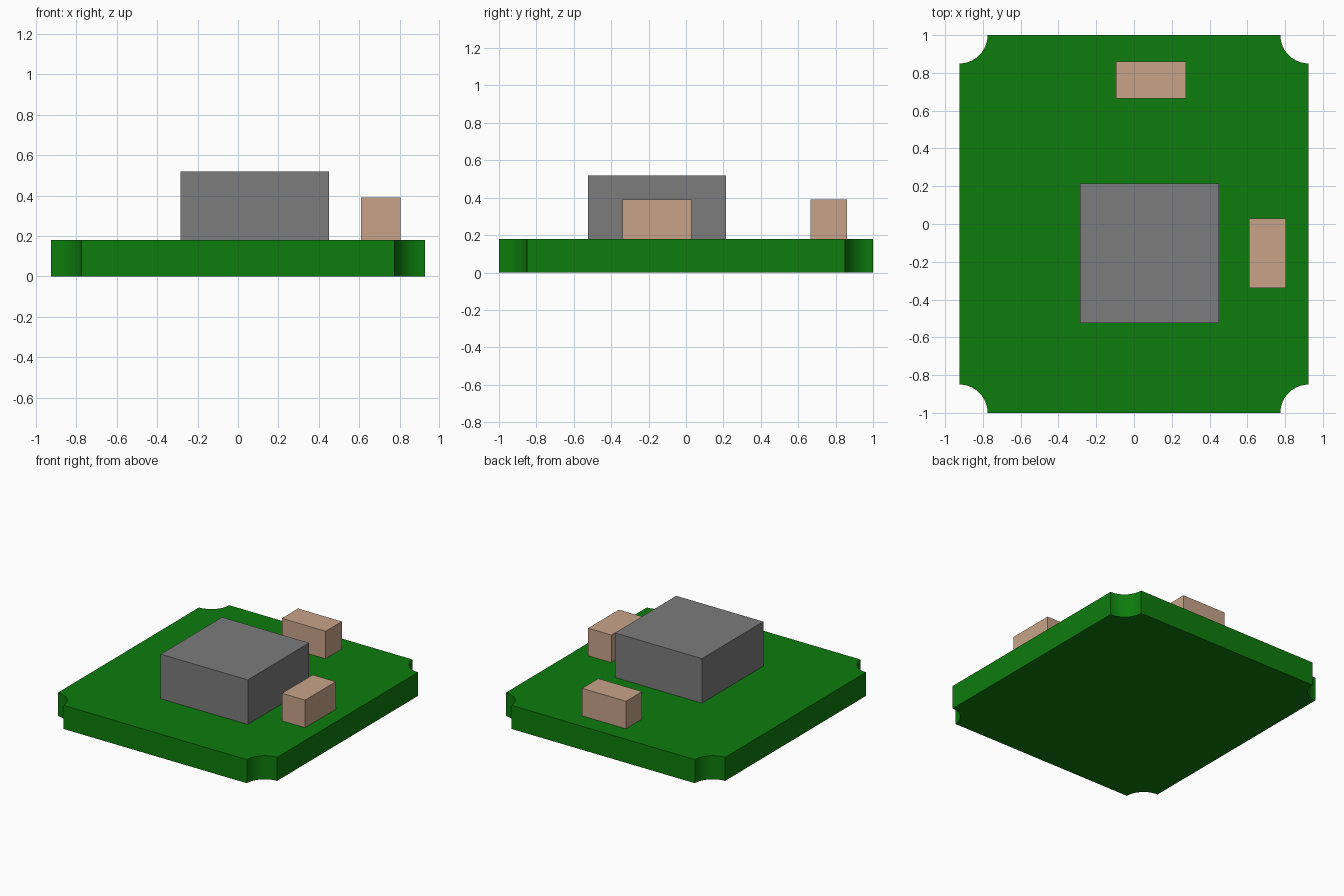
import bpy
import bmesh
from math import pi, sin, cos

cube = bpy.data.objects.get("Cube")
if cube:
    bpy.data.objects.remove(cube, do_unlink=True)


def material(name, color):
    mat = bpy.data.materials.new(name)
    mat.use_nodes = True
    mat.diffuse_color = (*color, 1)
    mat.node_tree.nodes["Principled BSDF"].inputs["Base Color"].default_value = (*color, 1)
    return mat


green = material("board green", (0.004, 0.2, 0.004))
grey = material("chip grey", (0.2, 0.2, 0.2))
tan = material("component tan", (0.58, 0.37, 0.25))


def prism(name, outline, bottom, top, mat):
    """Extrude a counter-clockwise outline from bottom to top."""
    bm = bmesh.new()
    face = bm.faces.new([bm.verts.new((x, y, bottom)) for x, y in outline])
    result = bmesh.ops.extrude_face_region(bm, geom=[face], use_keep_orig=True)
    verts = [v for v in result["geom"] if isinstance(v, bmesh.types.BMVert)]
    bmesh.ops.translate(bm, verts=verts, vec=(0, 0, top - bottom))
    bmesh.ops.recalc_face_normals(bm, faces=bm.faces)
    mesh = bpy.data.meshes.new(name)
    bm.to_mesh(mesh)
    bm.free()
    mesh.materials.append(mat)
    obj = bpy.data.objects.new(name, mesh)
    bpy.context.collection.objects.link(obj)
    return obj


def block(name, x0, x1, y0, y1, top, mat):
    return prism(name, [(x0, y0), (x1, y0), (x1, y1), (x0, y1)], BOARD_TOP, top, mat)


# Board with a concave quarter-round notch at each corner
HALF_X, HALF_Y, BOARD_TOP = 0.925, 1.0, 0.18
NOTCH, STEPS = 0.15, 16
corners = [(1, 1, 1.5), (-1, 1, 2), (-1, -1, 0.5), (1, -1, 1)]
outline = []
for sx, sy, start in corners:
    for i in range(STEPS + 1):
        # Each arc is traversed clockwise about its corner
        a = pi * (start - 0.5 * i / STEPS)
        outline.append((sx * HALF_X + NOTCH * cos(a), sy * HALF_Y + NOTCH * sin(a)))
board = prism("circuit_board", outline, 0, BOARD_TOP, green)

# Smooth the notch walls while keeping the edges sharp
bpy.ops.object.select_all(action="DESELECT")
board.select_set(True)
bpy.context.view_layer.objects.active = board
bpy.ops.object.shade_smooth_by_angle(angle=pi / 6)

# Parts standing on the board
block("main_chip", -0.285, 0.45, -0.525, 0.215, 0.52, grey)
block("back_component", -0.095, 0.275, 0.665, 0.86, 0.39, tan)
block("left_component", 0.61, 0.805, -0.34, 0.03, 0.39, tan)
